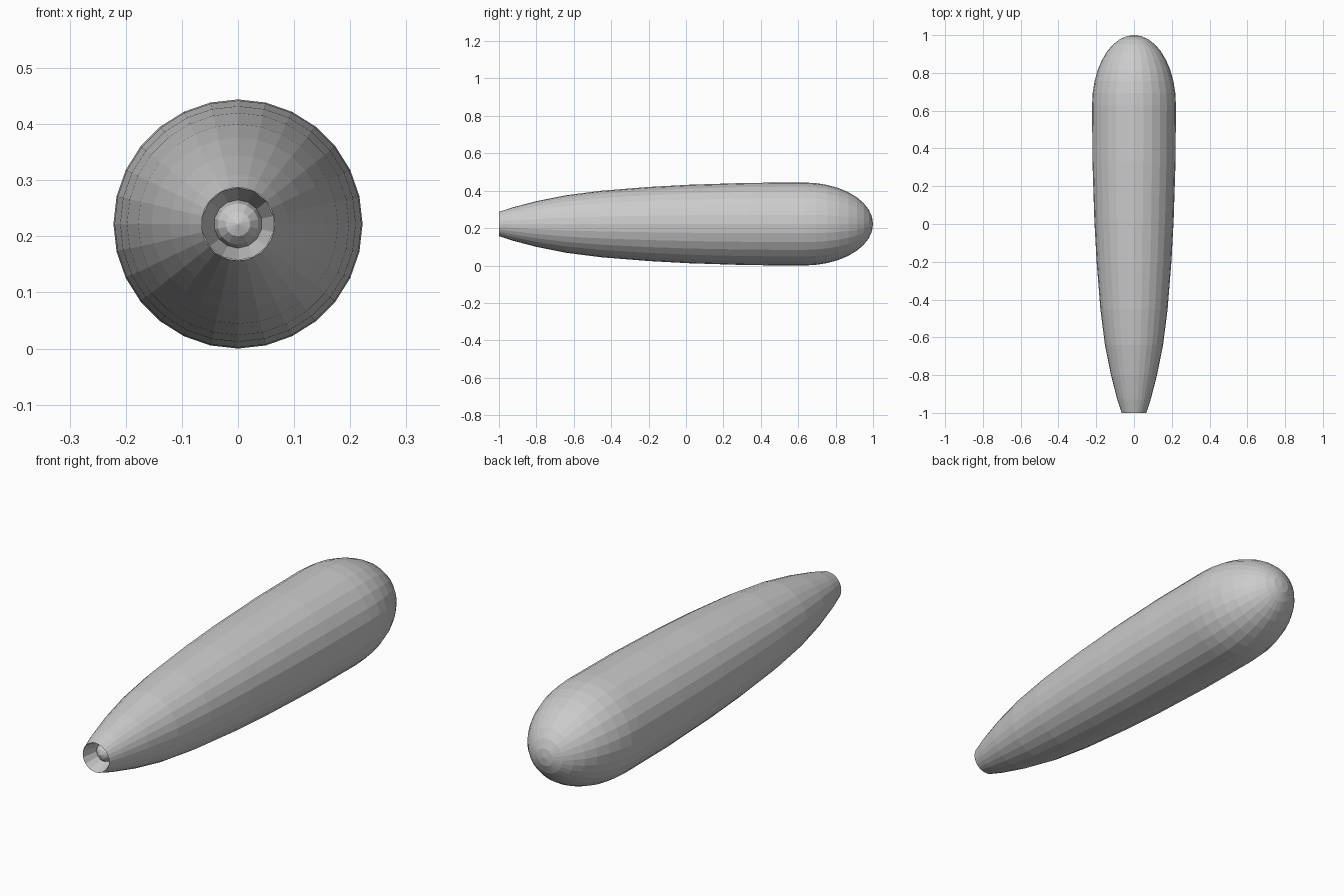
import bpy, bmesh
from math import sin, cos, pi, radians

if "Cube" in bpy.data.objects:
    bpy.data.objects.remove(bpy.data.objects["Cube"])

AXIS_Z = 0.222


def lathe(name, profile, sides):
    """Revolve (y, radius) points around the long axis; radius 0 closes to a tip."""
    bm = bmesh.new()
    rings = []
    for y, r in profile:
        if r == 0:
            rings.append([bm.verts.new((0, y, AXIS_Z))])
        else:
            rings.append([bm.verts.new((r * sin(2 * pi * i / sides), y,
                                        AXIS_Z - r * cos(2 * pi * i / sides)))
                          for i in range(sides)])
    for a, b in zip(rings, rings[1:]):
        for i in range(sides):
            j = (i + 1) % sides
            quad = [a[i % len(a)], a[j % len(a)], b[j % len(b)], b[i % len(b)]]
            bm.faces.new(list(dict.fromkeys(quad)))
    bmesh.ops.recalc_face_normals(bm, faces=bm.faces)
    # an open shell facing into the recess must point to the front
    mesh = bpy.data.meshes.new(name)
    bm.to_mesh(mesh)
    bm.free()
    ob = bpy.data.objects.new(name, mesh)
    bpy.context.collection.objects.link(ob)
    return ob


# Tapered main body with a rounded elliptical nose at the back
body = [(-1, 0.065), (-0.93, 0.088), (-0.8, 0.122), (-0.64, 0.154), (-0.45, 0.178),
        (-0.2, 0.198), (0.02, 0.210), (0.33, 0.220)]
body += [(0.63 + 0.37 * sin(radians(a)), 0.222 * cos(radians(a))) for a in range(0, 90, 10)]
lathe("body", body + [(1, 0)], 28)

# Funnel-shaped recess in the narrow end
funnel = lathe("end_recess", [(-1, 0.065), (-0.92, 0.043)], 14)
if funnel.data.polygons[0].normal.z < 0:   # bottom face should look inward
    funnel.data.flip_normals()

# Small faceted dome sitting at the bottom of the recess
dome = lathe("end_dome", [(-0.92, 0.043), (-0.945, 0.037), (-0.962, 0.022), (-0.97, 0)], 14)
if dome.data.polygons[-1].normal.y > 0:
    dome.data.flip_normals()
